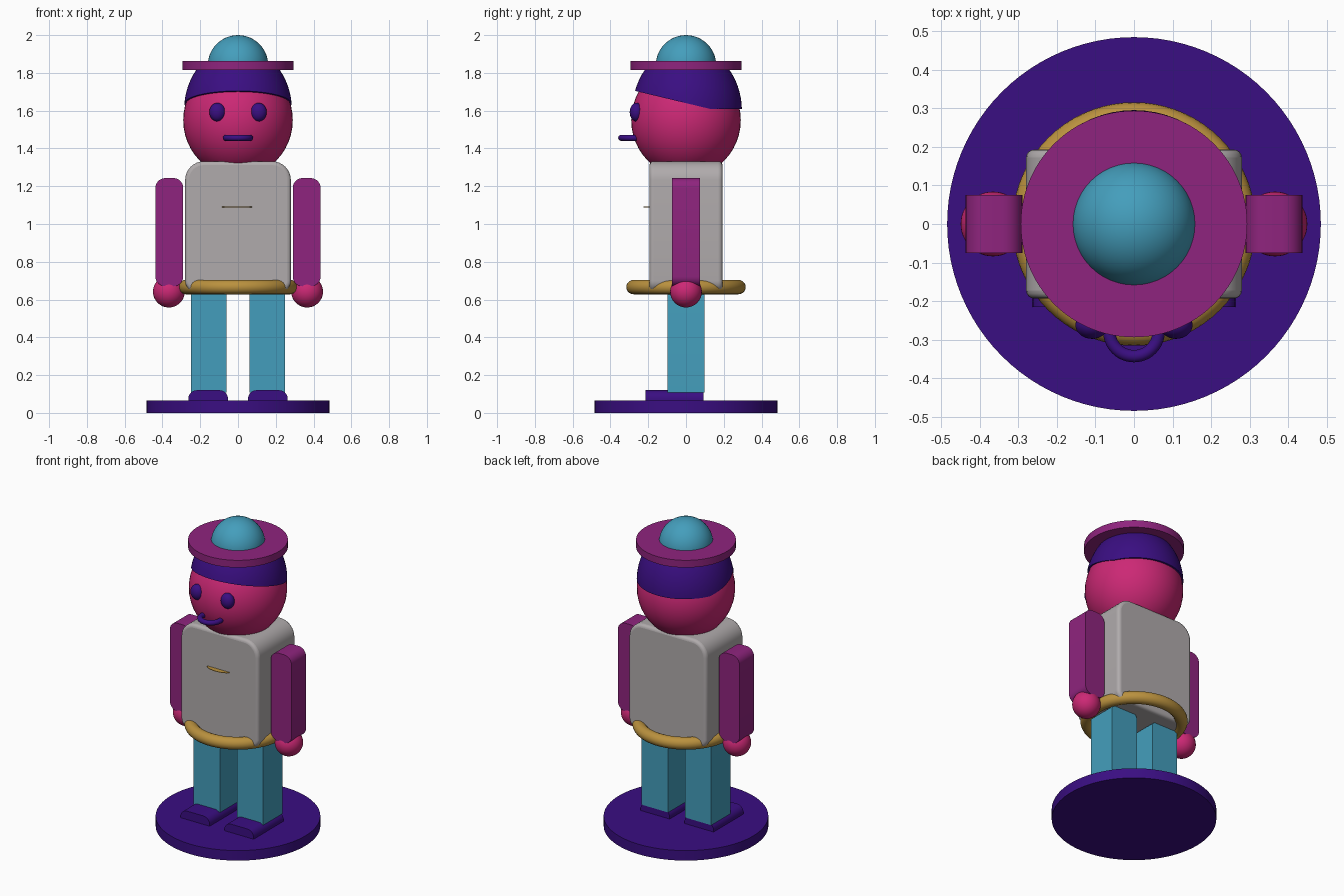
import bpy, bmesh, math
from mathutils import Vector

if "Cube" in bpy.data.objects:
    bpy.data.objects.remove(bpy.data.objects["Cube"])


def lin(c):
    c /= 255
    return c / 12.92 if c <= 0.04045 else ((c + 0.055) / 1.055) ** 2.4


def mat(name, r, g, b):
    m = bpy.data.materials.new(name)
    m.diffuse_color = (lin(r), lin(g), lin(b), 1)
    m.use_nodes = True
    m.node_tree.nodes["Principled BSDF"].inputs["Base Color"].default_value = m.diffuse_color
    return m


INDIGO = mat("indigo", 58, 14, 130)
PURPLE = mat("purple", 143, 36, 126)
PINK = mat("pink", 204, 40, 117)
TEAL = mat("teal", 68, 158, 188)
GREY = mat("light_grey", 176, 171, 172)
GOLD = mat("gold", 186, 145, 62)


def finish(ob, name, m, angle=35):
    ob.name = name
    ob.data.materials.append(m)
    bpy.ops.object.select_all(action='DESELECT')
    ob.select_set(True)
    bpy.context.view_layer.objects.active = ob
    bpy.ops.object.shade_smooth_by_angle(angle=math.radians(angle))
    return ob


def from_bmesh(bm, name, m):
    bmesh.ops.recalc_face_normals(bm, faces=bm.faces)
    me = bpy.data.meshes.new(name)
    bm.to_mesh(me)
    bm.free()
    ob = bpy.data.objects.new(name, me)
    bpy.context.collection.objects.link(ob)
    return finish(ob, name, m)


def ball(name, m, loc, radii):
    bpy.ops.mesh.primitive_uv_sphere_add(segments=48, ring_count=24, location=loc)
    ob = bpy.context.object
    ob.scale = radii
    return finish(ob, name, m)


def disc(name, m, r, z0, z1):
    bpy.ops.mesh.primitive_cylinder_add(vertices=96, radius=r, depth=z1 - z0,
                                        location=(0, 0, (z0 + z1) / 2))
    return finish(bpy.context.object, name, m)


def ring(name, m, loc, major, minor):
    bpy.ops.mesh.primitive_torus_add(location=loc, major_radius=major, minor_radius=minor,
                                     major_segments=72, minor_segments=20)
    return finish(bpy.context.object, name, m)


def slab(name, m, x, y, z, top=0.0, bottom=0.0, edge=0.0):
    """Rounded rectangle in x/z pushed through y; x, y and z are (min, max)."""
    pts = []
    for cx, cz, r, start in ((x[1], z[1], top, 0), (x[0], z[1], top, 90),
                             (x[0], z[0], bottom, 180), (x[1], z[0], bottom, 270)):
        sx = -1 if cx == x[1] else 1
        sz = -1 if cz == z[1] else 1
        for k in range(9 if r else 1):
            a = math.radians(start + k * 90 / 8)
            pts.append((cx + sx * r + r * math.cos(a), cz + sz * r + r * math.sin(a)))
    bm = bmesh.new()
    f = bm.faces.new([bm.verts.new((px, y[0], pz)) for px, pz in pts])
    ext = bmesh.ops.extrude_face_region(bm, geom=[f])["geom"]
    bmesh.ops.translate(bm, vec=(0, y[1] - y[0], 0),
                        verts=[g for g in ext if isinstance(g, bmesh.types.BMVert)])
    ob = from_bmesh(bm, name, m)
    if edge:
        b = ob.modifiers.new("edge_round", 'BEVEL')
        b.width, b.segments, b.limit_method = edge, 4, 'ANGLE'
        b.angle_limit = math.radians(50)
    return ob


# stand
disc("base", INDIGO, 0.485, 0, 0.065)

# limbs
for side, s in (("right", 1), ("left", -1)):
    def span(a, b):
        return tuple(sorted((s * a, s * b)))
    slab(side + "_shoe", INDIGO, span(0.053, 0.263), (-0.215, 0.092), (0.06, 0.12), top=0.045)
    slab(side + "_leg", TEAL, span(0.06, 0.25), (-0.098, 0.098), (0.108, 0.645), top=0.03)
    slab(side + "_arm", PURPLE, span(0.29, 0.437), (-0.075, 0.075), (0.67, 1.243),
         top=0.052, bottom=0.052)
    ball(side + "_hand", PINK, (s * 0.366, 0, 0.642), (0.084,) * 3)
    ball(side + "_eye", INDIGO, (s * 0.109, -0.262, 1.592), (0.043, 0.036, 0.049))

# torso, belt and small chest trim
slab("torso", GREY, (-0.28, 0.28), (-0.193, 0.193), (0.64, 1.332),
     top=0.1, bottom=0.06, edge=0.02)
ring("belt", GOLD, (0, 0, 0.666), 0.278, 0.038)
bm = bmesh.new()
bmesh.ops.create_cone(bm, cap_ends=True, segments=32, radius1=0.08, radius2=0.08, depth=0.003)
bmesh.ops.scale(bm, vec=(1, 0.45, 1), verts=bm.verts)
bmesh.ops.translate(bm, vec=(-0.005, -0.19, 1.09), verts=bm.verts)
from_bmesh(bm, "chest_trim", GOLD)

# head and mouth
ball("head", PINK, (0, 0, 1.55), (0.29, 0.29, 0.30))
ring("mouth", INDIGO, (0, -0.279, 1.456), 0.064, 0.016)

# hair shell trimmed level at the back and rising to the front
bm = bmesh.new()
bmesh.ops.create_uvsphere(bm, u_segments=64, v_segments=32, radius=1)
bmesh.ops.scale(bm, vec=(0.286, 0.29, 0.34), verts=bm.verts)
bmesh.ops.translate(bm, vec=(0, 0.006, 1.6), verts=bm.verts)
for co, no in (((0, 0, 1.61), (0, 0, -1)), ((0, 0, 1.64), (0, -0.24, -1)),
               ((0, 0, 1.84), (0, 0, 1))):
    geom = bm.verts[:] + bm.edges[:] + bm.faces[:]
    cut = bmesh.ops.bisect_plane(bm, geom=geom, plane_co=Vector(co), plane_no=Vector(no),
                                 clear_outer=True)["geom_cut"]
    bmesh.ops.holes_fill(bm, edges=[e for e in cut if isinstance(e, bmesh.types.BMEdge)])
from_bmesh(bm, "hair", INDIGO)

# hat
disc("hat_brim", PURPLE, 0.294, 1.816, 1.863)
ball("hat_crown", TEAL, (0, 0, 1.84), (0.16,) * 3)
